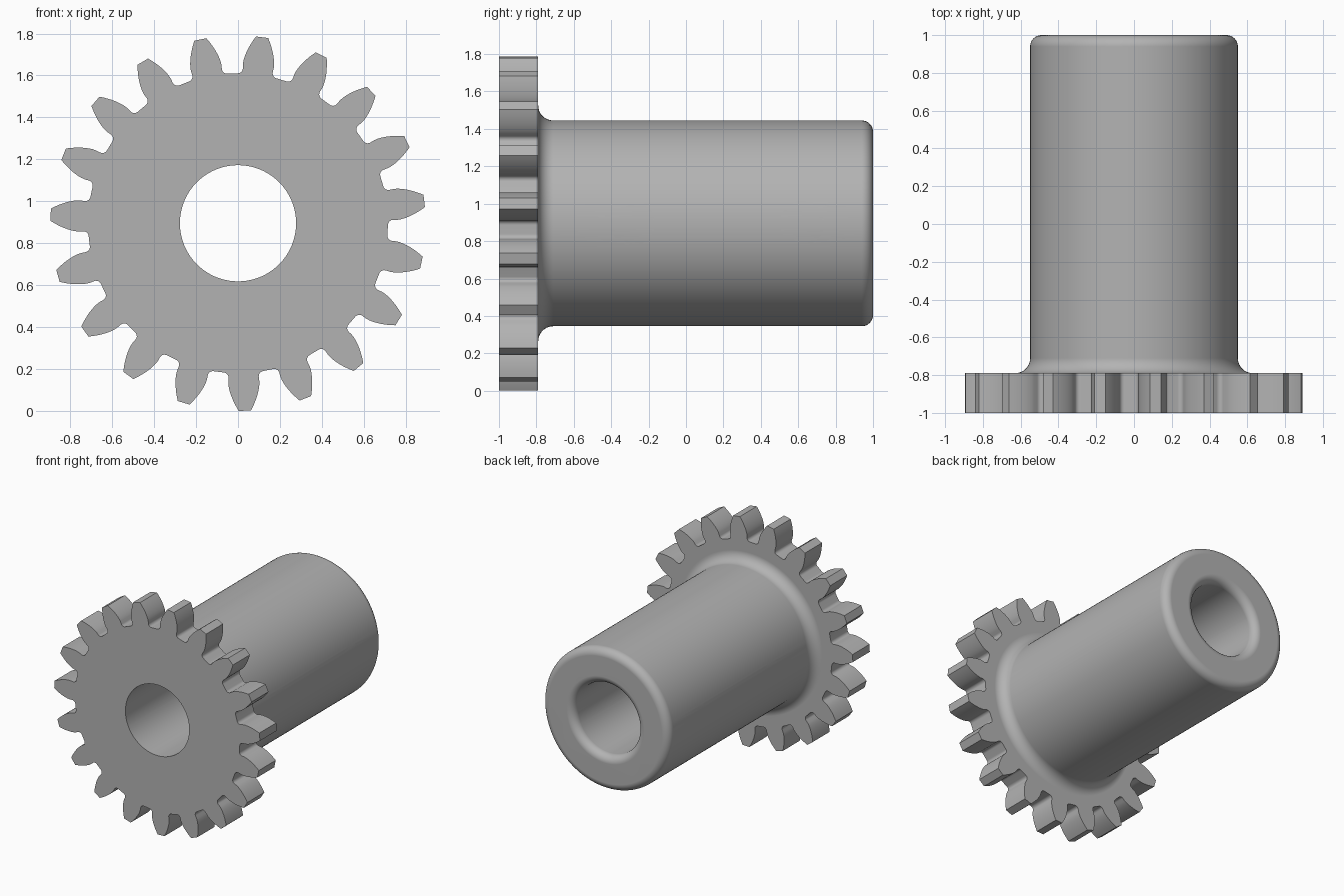
import bpy, bmesh
from math import cos, sin, tan, acos, pi, radians, sqrt

old = bpy.data.objects.get("Cube")
if old:
    bpy.data.objects.remove(old, do_unlink=True)

AXIS_Z = 0.895
TEETH, TIP_R, ROOT_R = 19, 0.895, 0.715
PITCH_R = TIP_R * TEETH / (TEETH + 2)
BASE_R = PITCH_R * cos(radians(20))
PHASE = radians(-87.9)
GEAR_BACK = -0.79
HUB_R, BORE_R, HOLE_R = 0.55, 0.277, 0.12
FLARE, ROUND = 0.08, 0.06

steel = bpy.data.materials.new("grey_steel")
steel.use_nodes = True
GREY = (0.45, 0.45, 0.45, 1)
steel.diffuse_color = GREY
steel.node_tree.nodes["Principled BSDF"].inputs["Base Color"].default_value = GREY


def finish(bm, name):
    bmesh.ops.recalc_face_normals(bm, faces=bm.faces)
    mesh = bpy.data.meshes.new(name)
    bm.to_mesh(mesh)
    bm.free()
    mesh.materials.append(steel)
    obj = bpy.data.objects.new(name, mesh)
    bpy.context.collection.objects.link(obj)
    return obj


def polar(r, angle, y):
    return (r * cos(angle), y, AXIS_Z + r * sin(angle))


def lathe(name, profile, steps=128):
    """Closed solid turned about the shaft axis from (radius, y) points."""
    bm = bmesh.new()
    rings = [[bm.verts.new(polar(r, 2 * pi * i / steps, y)) for i in range(steps)]
             for r, y in profile]
    for a, b in zip(rings, rings[1:]):
        for i in range(steps):
            j = (i + 1) % steps
            bm.faces.new((a[i], a[j], b[j], b[i]))
    bm.faces.new(rings[0])
    bm.faces.new(rings[-1])
    return finish(bm, name)


def arc(r, y, radius, start, end, n=8):
    """Rounded corner in the (radius, y) profile plane, angles in degrees."""
    angles = [radians(start + (end - start) * i / n) for i in range(n + 1)]
    return [(r + radius * cos(a), y + radius * sin(a)) for a in angles]


def involute(r):
    a = acos(min(1, BASE_R / r))
    return tan(a) - a


def tooth_flank():
    """(radius, half angle) from the root, through the fillet, to the tip."""
    at_base = pi / (2 * TEETH) + involute(PITCH_R)
    fillet = 0.024
    flank = []
    for i in range(6):
        a = i / 5 * pi / 2
        flank.append((ROOT_R + fillet * (1 - cos(a)),
                      at_base + fillet * (1 - sin(a)) / ROOT_R))
    for i in range(9):
        r = BASE_R + (TIP_R - BASE_R) * i / 8
        flank.append((r, at_base - involute(r)))
    return flank


def make_gear():
    bm = bmesh.new()
    flank = tooth_flank()
    outline = []
    for k in range(TEETH):
        mid = PHASE + 2 * pi * k / TEETH
        outline += [polar(r, mid - h, -1) for r, h in flank]
        outline += [polar(r, mid + h, -1) for r, h in reversed(flank)]
    face = bm.faces.new([bm.verts.new(p) for p in outline])
    out = bmesh.ops.extrude_face_region(bm, geom=[face])
    bmesh.ops.translate(bm, vec=(0, GEAR_BACK + 1, 0),
                        verts=[v for v in out["geom"] if isinstance(v, bmesh.types.BMVert)])
    return finish(bm, "gear_with_hub")


def combine(target, tool, operation):
    mod = target.modifiers.new("join", 'BOOLEAN')
    mod.operation, mod.object, mod.solver = operation, tool, 'EXACT'
    bpy.ops.object.select_all(action='DESELECT')
    bpy.context.view_layer.objects.active = target
    target.select_set(True)
    bpy.ops.object.modifier_apply(modifier=mod.name)
    bpy.data.objects.remove(tool, do_unlink=True)


# Toothed wheel
body = make_gear()

# Tubular hub with a flared foot and a rounded rear rim
foot = arc(HUB_R + FLARE, GEAR_BACK + FLARE, FLARE, 270, 180)
rim = arc(HUB_R - ROUND, 1 - ROUND, ROUND, 0, 90)
hub = lathe("hub", [(HUB_R + FLARE, -0.9)] + foot + rim)
combine(body, hub, 'UNION')

# Through bore with a rounded rear mouth
mouth = arc(BORE_R + ROUND, 1 - ROUND, ROUND, 180, 90)
bore = lathe("bore_cutter", [(BORE_R, -1.1)] + mouth + [(BORE_R + ROUND, 1.1)])
combine(body, bore, 'DIFFERENCE')

# Two cross holes through both walls
for y in (-0.285, 0.62):
    bm = bmesh.new()
    bmesh.ops.create_cone(bm, cap_ends=True, segments=48, radius1=HOLE_R,
                          radius2=HOLE_R, depth=1.4)
    for v in bm.verts:
        x, yy, z = v.co
        v.co = (z, yy + y, AXIS_Z + x)
    combine(body, finish(bm, "hole_cutter"), 'DIFFERENCE')

# Smooth turned surfaces, crisp machined edges
bpy.ops.object.select_all(action='DESELECT')
body.select_set(True)
bpy.context.view_layer.objects.active = body
bpy.ops.object.shade_smooth_by_angle(angle=radians(30))
weighted = body.modifiers.new("even_shading", 'WEIGHTED_NORMAL')
weighted.keep_sharp = True
